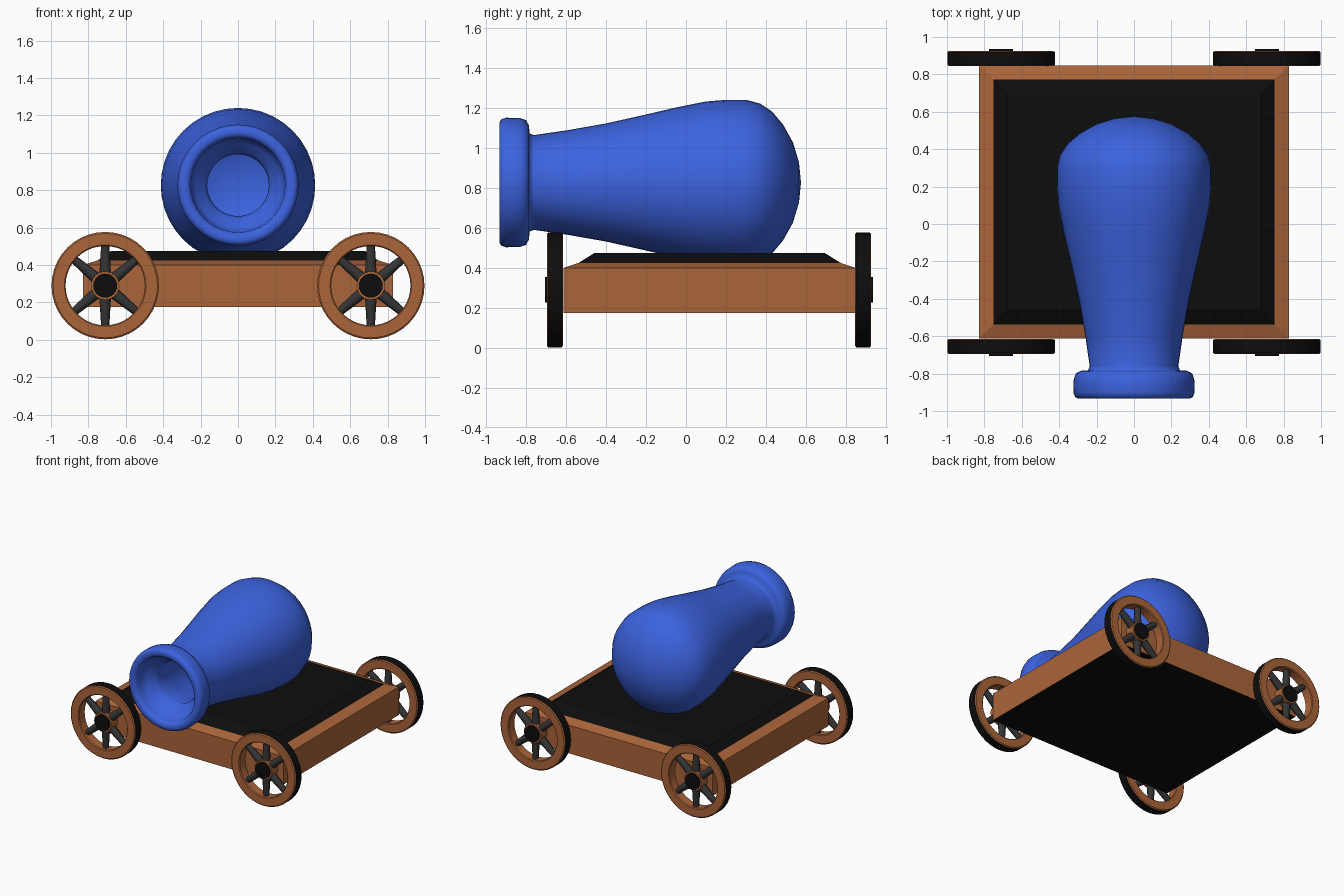
import bpy, bmesh, math
from mathutils import Vector, Matrix

cube = bpy.data.objects.get("Cube")
if cube:
    bpy.data.objects.remove(cube)


def material(name, rgb):
    m = bpy.data.materials.new(name)
    m.use_nodes = True
    m.diffuse_color = (*rgb, 1)
    m.node_tree.nodes["Principled BSDF"].inputs["Base Color"].default_value = (*rgb, 1)
    return m


BLUE = material("blue paint", (0.045, 0.125, 0.74))
WOOD = material("warm wood", (0.41, 0.13, 0.042))
BLACK = material("black", (0.004, 0.004, 0.004))
GREY = material("dark grey", (0.035, 0.035, 0.035))


def finish(bm, name, mats, location=(0, 0, 0), smooth=None):
    bmesh.ops.recalc_face_normals(bm, faces=bm.faces)
    mesh = bpy.data.meshes.new(name)
    bm.to_mesh(mesh)
    bm.free()
    for m in mats:
        mesh.materials.append(m)
    ob = bpy.data.objects.new(name, mesh)
    ob.location = location
    bpy.context.collection.objects.link(ob)
    if smooth:
        bpy.ops.object.select_all(action='DESELECT')
        ob.select_set(True)
        bpy.context.view_layer.objects.active = ob
        bpy.ops.object.shade_smooth_by_angle(angle=math.radians(smooth))
    return ob


def lathe(profile, steps, closed=False):
    """Turn (radius, y) points around the y axis."""
    bm = bmesh.new()
    vs = [bm.verts.new((r, y, 0)) for r, y in profile]
    pairs = list(zip(vs, vs[1:])) + ([(vs[-1], vs[0])] if closed else [])
    es = [bm.edges.new(p) for p in pairs]
    bmesh.ops.spin(bm, geom=vs + es, cent=(0, 0, 0), axis=(0, 1, 0),
                   angle=math.tau, steps=steps)
    bmesh.ops.remove_doubles(bm, verts=bm.verts, dist=0.0005)
    return bm


# Barrel: outer skin, rolled muzzle lip, then the hollow bore
outer = [(0, 0.575), (0.10, 0.565), (0.20, 0.535), (0.29, 0.485), (0.355, 0.43),
         (0.395, 0.37), (0.413, 0.30), (0.413, 0.20), (0.405, 0.10), (0.375, -0.05),
         (0.34, -0.2), (0.295, -0.4), (0.26, -0.6), (0.237, -0.76),
         (0.245, -0.782), (0.285, -0.785), (0.312, -0.80), (0.322, -0.83),
         (0.324, -0.90), (0.315, -0.925), (0.30, -0.932)]
bore = [(0.275, -0.932), (0.26, -0.922), (0.252, -0.90), (0.25, -0.86), (0.225, -0.82),
        (0.18, -0.79), (0.165, -0.75), (0.19, -0.6), (0.225, -0.4), (0.27, -0.2),
        (0.33, 0.1), (0.34, 0.28), (0.30, 0.38), (0.2, 0.46), (0, 0.505)]
finish(lathe(outer + bore, 40), "barrel", [BLUE], (0, 0, 0.827), smooth=70)

# Deck: stacked rectangles with a sloping wooden border and a raised black bed
levels = [(0.83, 0.73, 0.175), (0.83, 0.73, 0.40), (0.75, 0.655, 0.425), (0.68, 0.575, 0.475)]
bm = bmesh.new()
rings = [[bm.verts.new((sx * w, sy * d, z)) for sx, sy in ((-1, -1), (1, -1), (1, 1), (-1, 1))]
         for w, d, z in levels]
for i, (low, high) in enumerate(zip(rings, rings[1:])):
    for k in range(4):
        n = (k + 1) % 4
        bm.faces.new((low[k], low[n], high[n], high[k])).material_index = int(i == 2)
for ring in (rings[0], rings[-1]):
    bm.faces.new(ring).material_index = 1
finish(bm, "deck", [WOOD, BLACK], (0, 0.118, 0))


# Wheels: wooden rim with black tread, tapered spokes, banded hub
def wheel(label, location, side):
    rim = [(0.212, -0.034), (0.218, -0.04), (0.279, -0.04), (0.287, -0.034),
           (0.287, 0.034), (0.279, 0.04), (0.218, 0.04), (0.212, 0.034)]
    bm = lathe(rim, 40, closed=True)
    for f in bm.faces:
        c = f.calc_center_median()
        f.material_index = int(math.hypot(c.x, c.z) > 0.284)
    finish(bm, label + "_rim", [WOOD, BLACK], location, smooth=30)

    bm = bmesh.new()
    for deg in (40, 90, 140, 220, 270, 320):
        a = math.radians(deg)
        d = Vector((math.cos(a), 0, math.sin(a)))
        turn = d.to_track_quat('Z', 'Y').to_matrix().to_4x4()
        bmesh.ops.create_cone(bm, cap_ends=True, segments=8, radius1=0.032, radius2=0.022,
                              depth=0.17, matrix=Matrix.Translation(d * 0.132) @ turn)
    finish(bm, label + "_spokes", [GREY], location, smooth=50)

    hub = [(0, -0.04), (0.076, -0.04), (0.076, 0.04), (0.064, 0.04), (0.064, 0.051), (0, 0.051)]
    bm = lathe([(r, y * side) for r, y in hub], 24)
    for f in bm.faces:
        c = f.calc_center_median()
        f.material_index = int(c.y * side > 0.041)
    finish(bm, label + "_hub", [WOOD, BLACK], location, smooth=30)


for end, y, side in (("front", -0.655, -1), ("back", 0.885, 1)):
    for hand, x in (("left", 0.71), ("right", -0.71)):
        wheel(f"{end}_{hand}_wheel", (x, y, 0.29), side)
